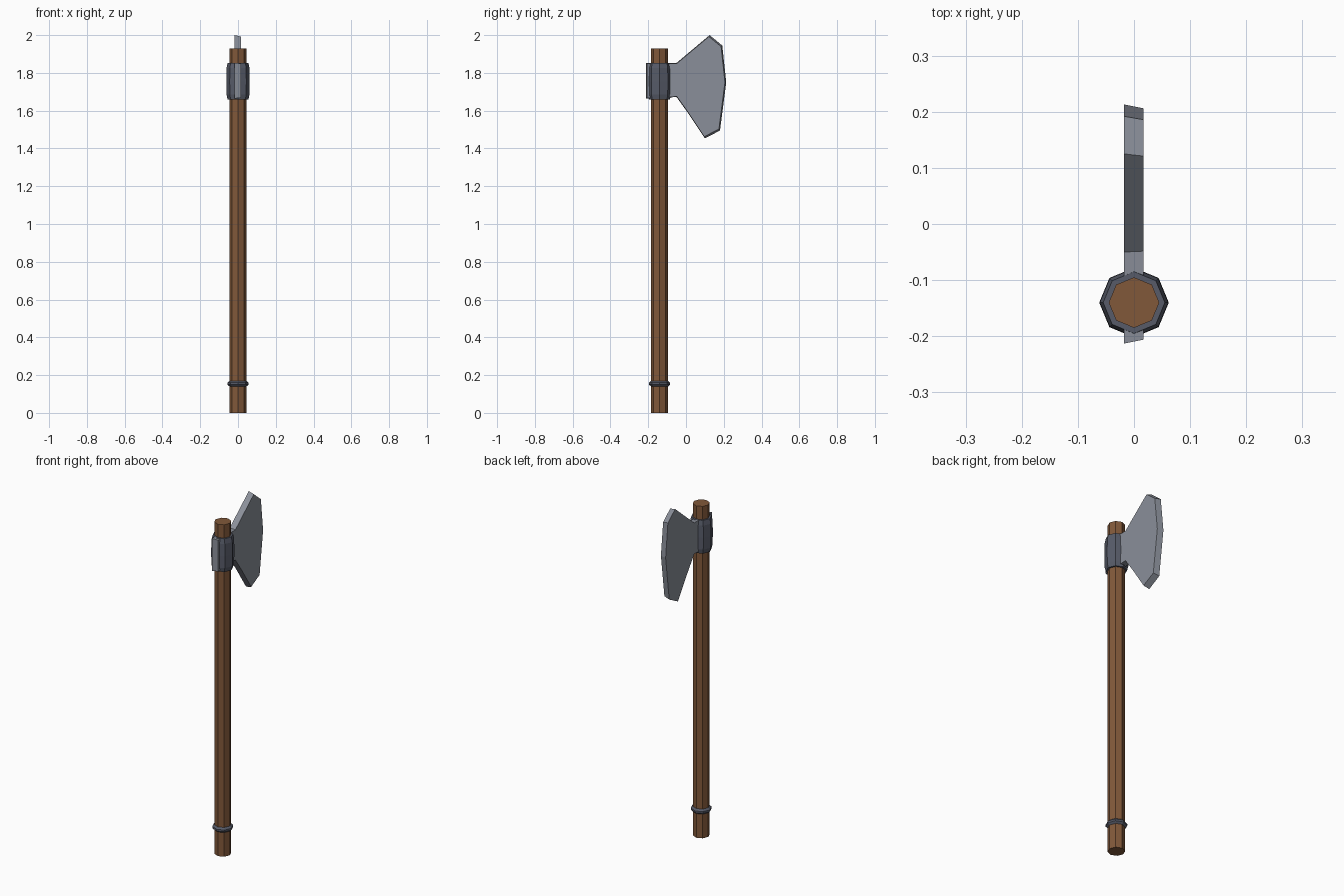
import bpy, bmesh, math

if "Cube" in bpy.data.objects:
    bpy.data.objects.remove(bpy.data.objects["Cube"])

AXIS_Y = -0.14   # handle axis


def material(name, rgb):
    m = bpy.data.materials.new(name)
    m.diffuse_color = (*rgb, 1)
    m.use_nodes = True
    m.node_tree.nodes["Principled BSDF"].inputs["Base Color"].default_value = m.diffuse_color
    return m


wood = material("brown wood", (0.22, 0.098, 0.042))
iron = material("dark iron", (0.095, 0.105, 0.14))
steel = material("grey steel", (0.255, 0.275, 0.32))


def finish(name, bm, mat):
    bmesh.ops.recalc_face_normals(bm, faces=bm.faces)
    me = bpy.data.meshes.new(name)
    bm.to_mesh(me)
    bm.free()
    me.materials.append(mat)
    ob = bpy.data.objects.new(name, me)
    bpy.context.collection.objects.link(ob)
    return ob


def loft(bm, rings):
    """Closed solid through a list of equal-length rings of points."""
    vs = [[bm.verts.new(p) for p in r] for r in rings]
    n = len(vs[0])
    for a, b in zip(vs, vs[1:]):
        for i in range(n):
            j = (i + 1) % n
            bm.faces.new((a[i], a[j], b[j], b[i]))
    bm.faces.new(vs[0][::-1])
    bm.faces.new(vs[-1])


def turned(name, profile, mat, sides):
    """Faceted solid of revolution around the handle axis."""
    bm = bmesh.new()
    loft(bm, [[(r * math.cos(2 * math.pi * i / sides),
                AXIS_Y + r * math.sin(2 * math.pi * i / sides), z)
               for i in range(sides)] for r, z in profile])
    return finish(name, bm, mat)


# Handle, head collar and lower ring
turned("handle", [(0.045, 0), (0.045, 1.93)], wood, 8)
turned("head_collar", [(0.055, 1.66), (0.061, 1.685), (0.062, 1.755),
                       (0.061, 1.825), (0.055, 1.853)], iron, 8)
turned("lower_ring", [(0.045, 0.14), (0.056, 0.15), (0.056, 0.16),
                      (0.045, 0.17)], iron, 8)

# Blade plate: outline in y, z, slightly smaller on the +x side
outline = [(-0.213, 1.665), (-0.05, 1.672), (0.01, 1.588), (0.10, 1.453),
           (0.18, 1.495), (0.213, 1.75), (0.192, 1.945), (0.125, 2.0),
           (-0.05, 1.853), (-0.213, 1.853)]
bm = bmesh.new()
loft(bm, [[(x, y * k, 1.75 + (z - 1.75) * k) for y, z in outline]
          for x, k in ((-0.018, 1.0), (0.017, 0.968))])
finish("blade", bm, steel)
